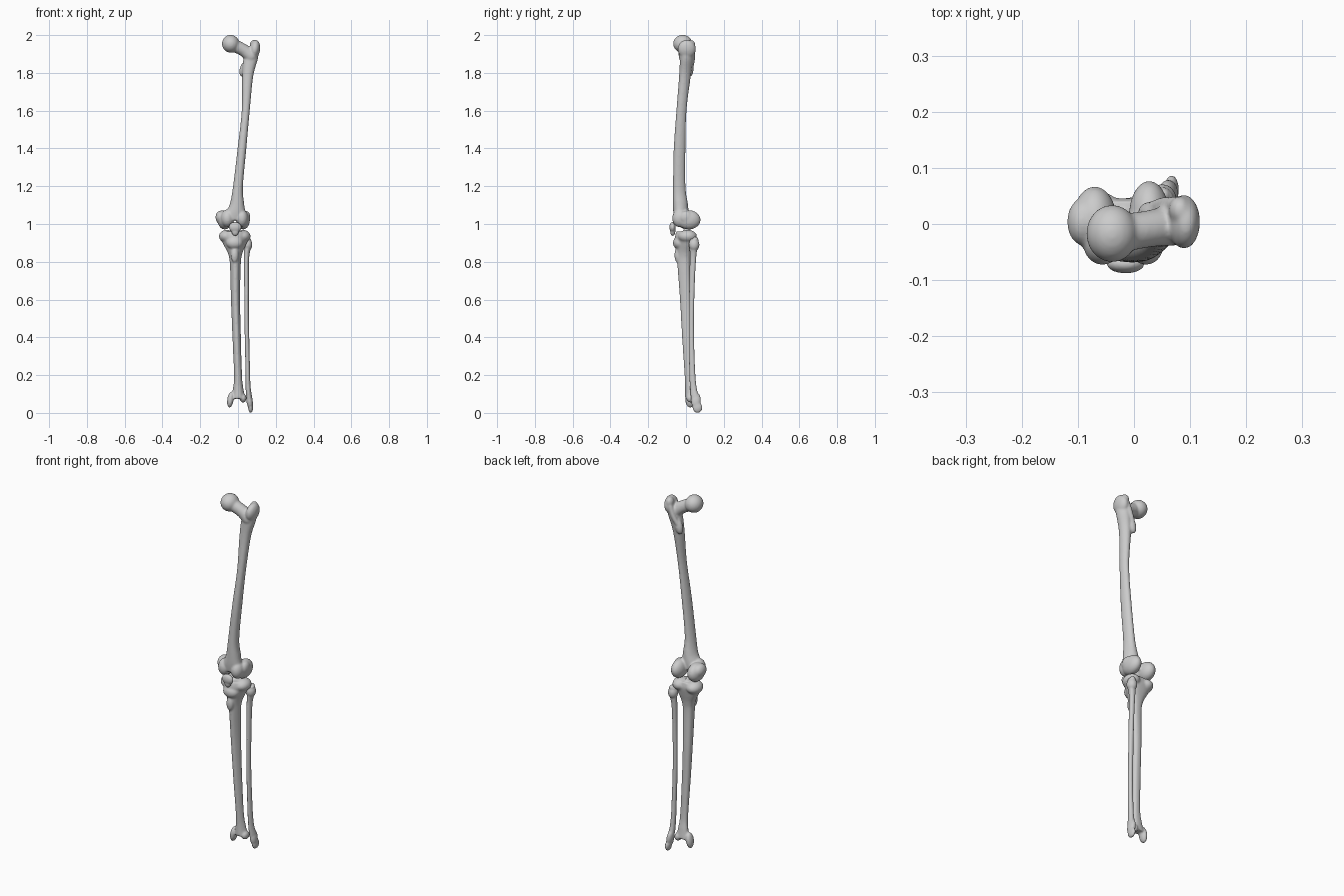
import bpy, bmesh, math
from mathutils import Vector, Matrix


def blob(bm, c, r, tilt=0.0):
    # ellipsoid, optionally tilted about the y axis (degrees)
    m = (Matrix.Translation(c) @ Matrix.Rotation(math.radians(tilt), 4, 'Y')
         @ Matrix.Diagonal((*r, 1)))
    bmesh.ops.create_uvsphere(bm, u_segments=32, v_segments=20, radius=1, matrix=m)


def spline(pts, steps=6):
    # smooth interpolation through tuples of any length
    out, n = [], len(pts)
    for i in range(n - 1):
        p0, p1, p2, p3 = (Vector(pts[max(0, min(n - 1, i + k))]) for k in (-1, 0, 1, 2))
        for s in range(steps):
            t = s / steps
            out.append(0.5 * (2 * p1 + (p2 - p0) * t + (2 * p0 - 5 * p1 + 4 * p2 - p3) * t * t
                              + (3 * p1 - p0 - 3 * p2 + p3) * t ** 3))
    return out + [Vector(pts[-1])]


def chain(bm, pts):
    # thick rod made of overlapping balls: (x, y, z, radius)
    for p in spline(pts, 8):
        blob(bm, p[:3], (p[3],) * 3)


def shaft(bm, rings, tri=0.0, turn=90, seg=32):
    # lofted rings (x, y, z, rx, ry); tri gives a three-sided section
    loops = []
    for x, y, z, rx, ry in spline(rings):
        loop = []
        for k in range(seg):
            a = 2 * math.pi * k / seg
            f = 1 + tri * math.cos(3 * (a + math.radians(turn)))
            loop.append(bm.verts.new((x + rx * f * math.cos(a), y + ry * f * math.sin(a), z)))
        loops.append(loop)
    faces = [bm.faces.new(loops[0]), bm.faces.new(loops[-1])]
    for lo, hi in zip(loops, loops[1:]):
        for k in range(seg):
            j = (k + 1) % seg
            faces.append(bm.faces.new((lo[k], lo[j], hi[j], hi[k])))
    bmesh.ops.recalc_face_normals(bm, faces=faces)


def finish(bm, name, voxel=0.005, smooth=6):
    # fuse the overlapping pieces into one smooth bone
    me = bpy.data.meshes.new(name)
    bm.to_mesh(me)
    bm.free()
    ob = bpy.data.objects.new(name, me)
    bpy.context.collection.objects.link(ob)
    rm = ob.modifiers.new("fuse", 'REMESH')
    rm.mode = 'VOXEL'
    rm.voxel_size = voxel
    rm.use_smooth_shade = True
    sm = ob.modifiers.new("soften", 'SMOOTH')
    sm.factor = 0.5
    sm.iterations = smooth
    return ob


# Thigh bone
bm = bmesh.new()
shaft(bm, [(-.022, -.026, 1.02, .06, .038), (-.013, -.028, 1.06, .052, .041),
           (-.005, -.031, 1.11, .037, .039), (0, -.037, 1.2, .026, .033),
           (.021, -.035, 1.4, .023, .031), (.041, -.025, 1.6, .021, .027),
           (.051, -.007, 1.78, .029, .031), (.066, .002, 1.87, .038, .036),
           (.078, .004, 1.92, .034, .038)], tri=.04, turn=-90)
blob(bm, (.089, .004, 1.925), (.028, .048, .05), 8)         # greater trochanter
blob(bm, (.082, .025, 1.945), (.02, .025, .03))
blob(bm, (.03, .02, 1.82), (.021, .02, .042), 15)           # lesser trochanter
chain(bm, [(.035, .03, 1.84, .012), (.055, .036, 1.88, .013), (.075, .034, 1.93, .015)])
chain(bm, [(.068, -.002, 1.89, .037), (.03, -.008, 1.92, .033),
           (-.02, -.016, 1.945, .034)])                     # neck
blob(bm, (-.039, -.017, 1.954), (.046, .051, .047))         # head
# condyles: (centre x, centre y, half width, half depth)
for x, y, rx, ry in ((-.07, .008, .039, .059), (.027, .015, .036, .062)):
    blob(bm, (x, y, 1.022), (rx, ry, .051))
    blob(bm, (x * .8, -.033, 1.03), (rx * .9, .04, .047))
blob(bm, (-.091, .004, 1.035), (.028, .042, .036))          # inner epicondyle
blob(bm, (.045, .0, 1.035), (.02, .035, .034))              # outer epicondyle
finish(bm, "thigh_bone")

# Shin bone
bm = bmesh.new()
shaft(bm, [(-.018, -.002, .96, .068, .046), (-.018, -.002, .93, .074, .052),
           (-.017, -.004, .89, .058, .046), (-.015, -.008, .84, .036, .038),
           (-.014, -.009, .78, .028, .034), (-.013, -.001, .6, .024, .029),
           (-.007, .005, .4, .022, .024), (0, .014, .2, .021, .02),
           (.001, .02, .13, .027, .023), (.002, .024, .075, .036, .027)], tri=.08)
for x in (-.06, .025):                                      # plateau lobes
    blob(bm, (x, .008, .935), (.041, .05, .034))
blob(bm, (-.018, -.045, .835), (.02, .016, .04))            # front tuberosity
blob(bm, (-.018, -.035, .9), (.045, .034, .035))
blob(bm, (-.018, .005, .96), (.012, .022, .022))            # middle ridge
blob(bm, (-.04, .022, .07), (.017, .026, .043), 8)          # inner ankle knob
blob(bm, (.027, .028, .078), (.018, .026, .024))
finish(bm, "shin_bone")

# Calf bone
bm = bmesh.new()
shaft(bm, [(.05, .042, .92, .02, .021), (.05, .041, .88, .019, .021),
           (.045, .038, .82, .014, .017), (.045, .033, .7, .0125, .015),
           (.046, .029, .5, .012, .014), (.05, .031, .3, .012, .015),
           (.053, .038, .15, .013, .017), (.059, .049, .08, .016, .022),
           (.066, .058, .03, .014, .022)], tri=.06)
blob(bm, (.05, .043, .89), (.026, .028, .034))              # head
blob(bm, (.052, .05, .915), (.014, .016, .018))
blob(bm, (.061, .053, .065), (.017, .026, .045), -8)        # outer ankle knob
blob(bm, (.067, .061, .028), (.013, .026, .028))
finish(bm, "calf_bone", .004, 5)

# Kneecap
bm = bmesh.new()
blob(bm, (-.015, -.071, .983), (.034, .017, .028))
blob(bm, (-.015, -.07, .962), (.02, .014, .026))
finish(bm, "kneecap", .004)
